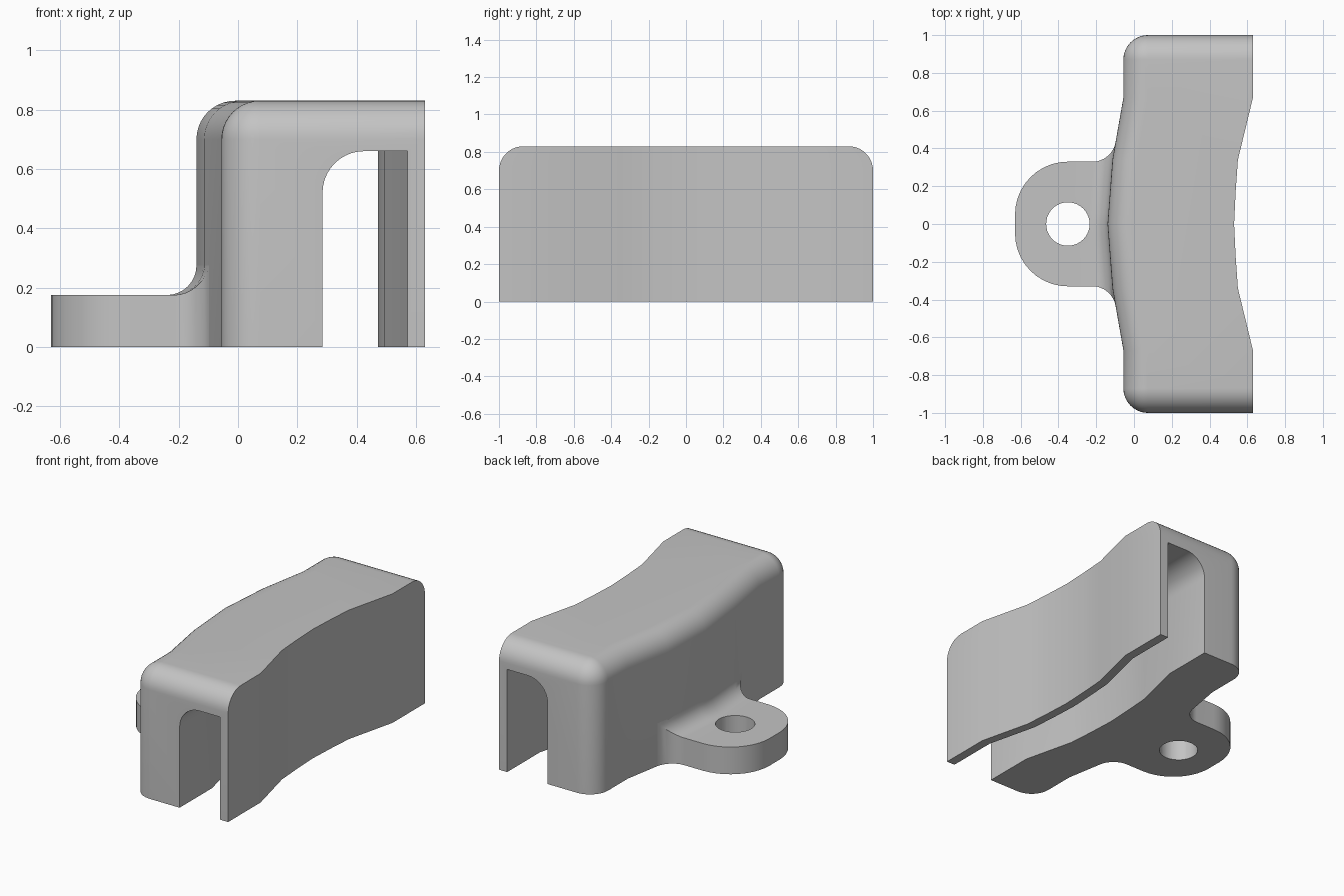
import bpy, bmesh
from math import sin, cos, pi, radians

if "Cube" in bpy.data.objects:
    bpy.data.objects.remove(bpy.data.objects["Cube"])

gray = bpy.data.materials.new("light_gray")
gray.use_nodes = True
gray.diffuse_color = (0.55, 0.55, 0.55, 1)
gray.node_tree.nodes["Principled BSDF"].inputs["Base Color"].default_value = (0.55, 0.55, 0.55, 1)

HEIGHT, ROUND = 0.83, 0.13        # housing height and edge rounding
TAB_TOP, FILLET = 0.175, 0.1      # tab thickness and its blend radius


def loft(name, rings):
    """Closed solid skinned through rings of equal point count."""
    bm = bmesh.new()
    rows = [[bm.verts.new(p) for p in ring] for ring in rings]
    n = len(rows[0])
    for a, b in zip(rows, rows[1:]):
        for i in range(n):
            j = (i + 1) % n
            bm.faces.new((a[i], a[j], b[j], b[i]))
    bm.faces.new(rows[0][::-1])
    bm.faces.new(rows[-1])
    bmesh.ops.remove_doubles(bm, verts=bm.verts, dist=0.0001)
    bmesh.ops.recalc_face_normals(bm, faces=bm.faces)
    mesh = bpy.data.meshes.new(name)
    bm.to_mesh(mesh)
    bm.free()
    mesh.materials.append(gray)
    obj = bpy.data.objects.new(name, mesh)
    bpy.context.collection.objects.link(obj)
    return obj


def activate(obj):
    bpy.ops.object.select_all(action='DESELECT')
    obj.select_set(True)
    bpy.context.view_layer.objects.active = obj


def cut(obj, cutter):
    cutter.hide_render = True
    mod = obj.modifiers.new("cut", 'BOOLEAN')
    mod.operation, mod.solver, mod.object = 'DIFFERENCE', 'EXACT', cutter
    activate(obj)
    bpy.ops.object.modifier_apply(modifier=mod.name)
    bpy.data.objects.remove(cutter)


def interp(table, y):
    """Symmetric piecewise-linear lookup on |y|."""
    y = abs(y)
    for (y0, v0), (y1, v1) in zip(table, table[1:]):
        if y <= y1:
            return v0 + (v1 - v0) * (y - y0) / (y1 - y0)
    return table[-1][1]


# Waviness of the outer (right) wall and of the wall carrying the tab
BEND = [(0, -0.1), (0.17, -0.092), (0.34, -0.08), (0.67, 0)]
WALL = [(0, -0.14), (0.34, -0.114), (0.67, -0.056)]


def both_sides(table):
    return [-y for y, _ in table[:0:-1]] + [y for y, _ in table]


# Housing: plan outline stacked upward, shrinking over the rounded top edge
def outline(inset, z):
    end, rad = 1 - inset, ROUND - inset
    pts = [(0.63 + interp(BEND, y), y, z) for y in [-end] + both_sides(BEND) + [end]]
    cx, cy = WALL[-1][1] + ROUND, 1 - ROUND
    arc = [pi / 2 + pi / 2 * i / 10 for i in range(11)]
    pts += [(cx + rad * cos(a), cy + rad * sin(a), z) for a in arc]
    pts += [(interp(WALL, y) + inset, y, z) for y in reversed(both_sides(WALL))]
    pts += [(cx + rad * cos(a), -cy - rad * sin(a), z) for a in reversed(arc)]
    return pts


rings = [outline(0, 0)]
for i in range(11):
    a = pi / 2 * i / 10
    rings.append(outline(ROUND * (1 - cos(a)), HEIGHT - ROUND * (1 - sin(a))))
housing = loft("housing", rings)

# Channel through the housing, rounded in one upper corner
section = [(0.285, -0.1), (0.572, -0.1), (0.572, 0.66)]
for i in range(11):
    a = pi / 2 + pi / 2 * i / 10
    section.append((0.425 + 0.14 * cos(a), 0.52 + 0.14 * sin(a)))
section[-1] = (0.285, 0.52)
channel = loft("channel_cutter", [[(x + interp(BEND, y), y, z) for x, z in section]
                                  for y in [-1.1] + both_sides(BEND) + [1.1]])
cut(housing, channel)

# Mounting tab: cross rows running from the wall out to the rounded end
STEPS = 12


def tab_row(half_width, top, x_at):
    ys = [half_width * (2 * i / STEPS - 1) for i in range(STEPS + 1)]
    return [(x_at(y), y, top) for y in ys] + [(x_at(y), y, 0) for y in reversed(ys)]


rows = [tab_row(0.33 + FILLET, TAB_TOP + FILLET, lambda y: interp(WALL, y) + 0.003)]
for i in range(9):
    a = pi / 2 * (1 - i / 8)
    d, rise = FILLET * (1 - sin(a)), FILLET * (1 - cos(a))
    rows.append(tab_row(0.33 + rise, TAB_TOP + rise, lambda y: interp(WALL, y) - d))
for i in range(11):
    a = pi / 2 * i / 10
    x = -0.35 - 0.28 * sin(a)
    rows.append(tab_row(0.05 + 0.28 * cos(a), TAB_TOP, lambda y: x))
tab = loft("mounting_tab", rows)

# Screw hole
bpy.ops.mesh.primitive_cylinder_add(vertices=40, radius=0.115, depth=1, location=(-0.35, 0, 0))
hole = bpy.context.object
hole.name = "hole_cutter"
hole.data.materials.append(gray)
cut(tab, hole)

for obj in (housing, tab):
    activate(obj)
    bpy.ops.object.shade_smooth_by_angle(angle=radians(30))
